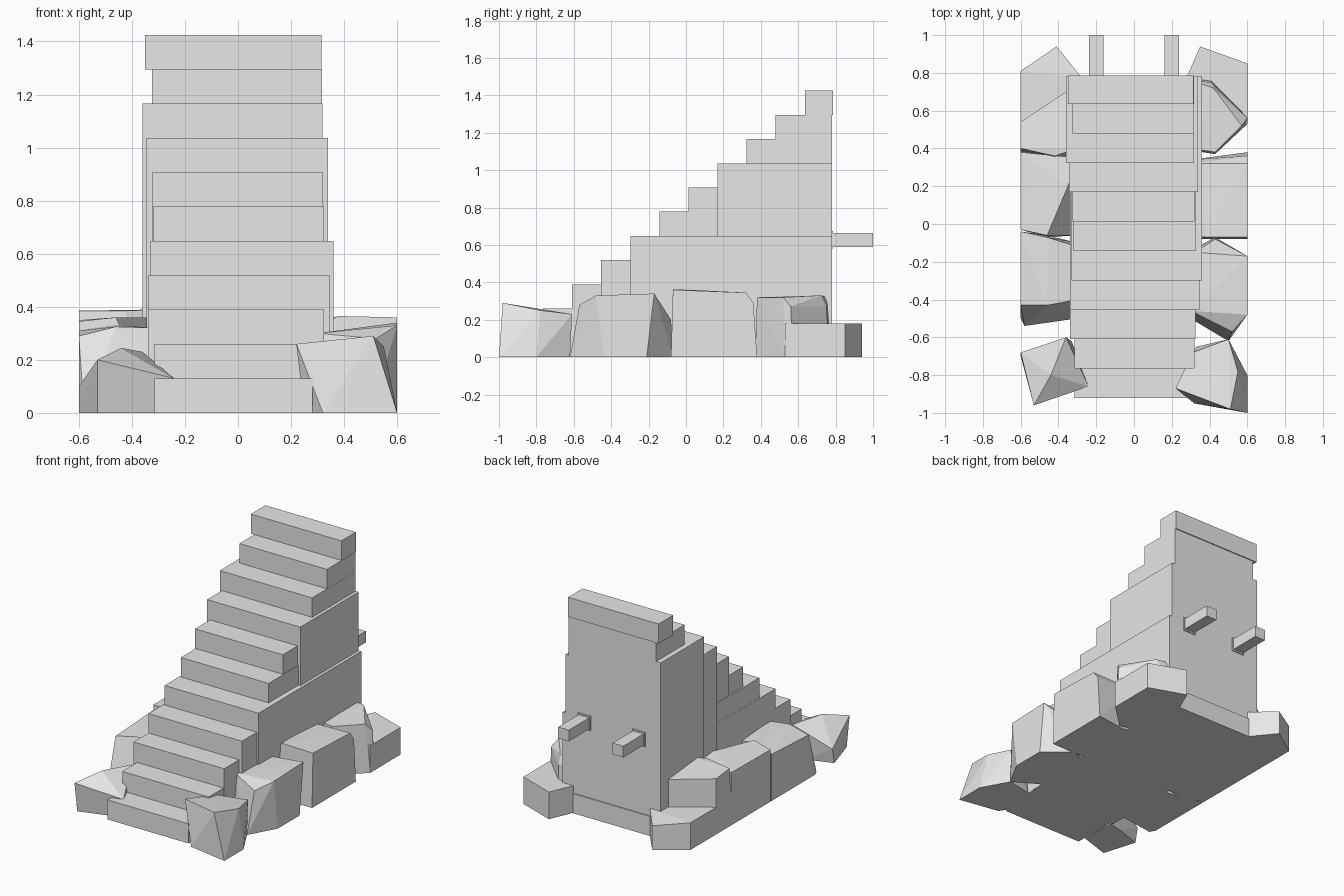
import bpy
import bmesh

cube = bpy.data.objects.get("Cube")
if cube:
    bpy.data.objects.remove(cube, do_unlink=True)

stone = bpy.data.materials.new("pale_stone")
stone.use_nodes = True
colour = (0.8, 0.8, 0.8, 1)
stone.diffuse_color = colour
stone.node_tree.nodes["Principled BSDF"].inputs["Base Color"].default_value = colour


def finish(name, bm):
    bmesh.ops.recalc_face_normals(bm, faces=bm.faces)
    mesh = bpy.data.meshes.new(name)
    bm.to_mesh(mesh)
    bm.free()
    mesh.materials.append(stone)
    obj = bpy.data.objects.new(name, mesh)
    bpy.context.collection.objects.link(obj)
    return obj


def box(name, x, y, z, chamfer=0):
    bm = bmesh.new()
    bmesh.ops.create_cube(bm, size=1)
    for v in bm.verts:
        v.co = [r[0] if c < 0 else r[1] for c, r in zip(v.co, (x, y, z))]
    if chamfer:
        rim = [e for e in bm.edges if all(v.co.z == z[1] for v in e.verts)]
        bmesh.ops.bevel(bm, geom=rim, offset=chamfer, segments=1, affect='EDGES')
    return finish(name, bm)


def rock(name, base, top):
    # convex boulder: ground outline plus raised corners
    bm = bmesh.new()
    for x, y in base:
        bm.verts.new((x, y, 0))
    for p in top:
        bm.verts.new(p)
    hull = bmesh.ops.convex_hull(bm, input=bm.verts)
    loose = [g for g in hull["geom_interior"] + hull["geom_unused"]
             if isinstance(g, bmesh.types.BMVert)]
    bmesh.ops.delete(bm, geom=list(set(loose)), context='VERTS')
    bmesh.ops.dissolve_limit(bm, angle_limit=0.03, verts=bm.verts, edges=bm.edges)
    return finish(name, bm)


# Steps: overlapping full-height blocks of uneven width
sides = [(-.315, .28), (-.315, .32), (-.34, .325), (-.34, .347), (-.33, .36), (-.32, .325),
         (-.325, .32), (-.345, .34), (-.36, .318), (-.325, .317), (-.35, .315)]
last = len(sides) - 1
for i, x in enumerate(sides):
    back = 0.787 if i in (0, last) else 0.78
    floor = 1.295 if i == last else 0
    top = 0.13 + 0.1295 * i
    if i == 0:
        floor = 0
    box(f"step_{i + 1}", x, (-0.92 + 0.1555 * i, back), (floor, top), 0.014)

# Beams out of the back wall
for side, x in (("right", -0.2), ("left", 0.2)):
    box(f"{side}_beam", (x - .039, x + .039), (.7, 1), (.59, .665))
    box(f"{side}_beam_socket", (x - .047, x + .047), (.7, .787), (.58, .675))

# Boulders on the left flank
rock("left_rock_1",
     [(.25, -.84), (.32, -.95), (.6, -1), (.6, -.8), (.5, -.62), (.33, -.65)],
     [(.22, -.87, .26), (.31, -.68, .24), (.5, -.61, .23), (.55, -.78, .25), (.51, -.98, .29)])
rock("left_rock_2",
     [(.3, -.5), (.5, -.62), (.6, -.44), (.6, -.21), (.43, -.07), (.3, -.14)],
     [(.3, -.46, .3), (.52, -.57, .28), (.6, -.48, .33), (.6, -.17, .34),
      (.43, -.08, .2), (.32, -.15, .3)])
rock("left_rock_3",
     [(.3, -.08), (.6, -.08), (.6, .38), (.3, .34)],
     [(.3, -.06, .33), (.38, -.07, .365), (.6, -.07, .36), (.6, .32, .345),
      (.3, .32, .34), (.6, .36, .29), (.3, .34, .28)])
rock("left_rock_4",
     [(.3, .39), (.43, .37), (.6, .53), (.6, .57), (.41, .77), (.3, .77)],
     [(.3, .4, .32), (.43, .38, .32), (.57, .52, .32), (.6, .56, .27),
      (.42, .72, .33), (.41, .75, .27), (.3, .76, .32)])
rock("left_rock_ledge",
     [(.3, .5), (.6, .53), (.6, .85), (.35, .94), (.28, .78)],
     [(.3, .5, .18), (.6, .53, .18), (.6, .85, .18), (.35, .94, .18), (.28, .78, .18)])

# Boulders on the right flank
rock("right_rock_1",
     [(-.6, -.7), (-.53, -.93), (-.31, -.86), (-.33, -.62), (-.42, -.64)],
     [(-.6, -.68, .1), (-.53, -.96, .2), (-.44, -.8, .245), (-.36, -.6, .23), (-.24, -.86, .13)])
rock("right_rock_2",
     [(-.6, -.5), (-.58, -.54), (-.3, -.5), (-.3, -.1), (-.46, -.06), (-.6, -.04)],
     [(-.6, -.43, .29), (-.46, -.43, .325), (-.3, -.4, .32), (-.3, -.12, .3),
      (-.46, -.07, .33), (-.6, -.04, .31)])
rock("right_rock_3",
     [(-.6, -.03), (-.46, -.07), (-.3, -.06), (-.3, .35), (-.6, .39)],
     [(-.6, -.03, .345), (-.46, -.06, .36), (-.35, .2, .36), (-.3, .35, .34), (-.6, .38, .35)])
rock("right_rock_4",
     [(-.6, .37), (-.42, .33), (-.3, .37), (-.3, .74), (-.45, .54), (-.6, .54)],
     [(-.6, .4, .385), (-.42, .36, .385), (-.3, .4, .39), (-.3, .74, .36),
      (-.45, .54, .37), (-.6, .54, .37)])
rock("right_rock_ledge",
     [(-.6, .5), (-.3, .5), (-.28, .78), (-.41, .94), (-.6, .81)],
     [(-.6, .5, .18), (-.3, .5, .18), (-.28, .78, .18), (-.41, .94, .16), (-.6, .81, .18)])
